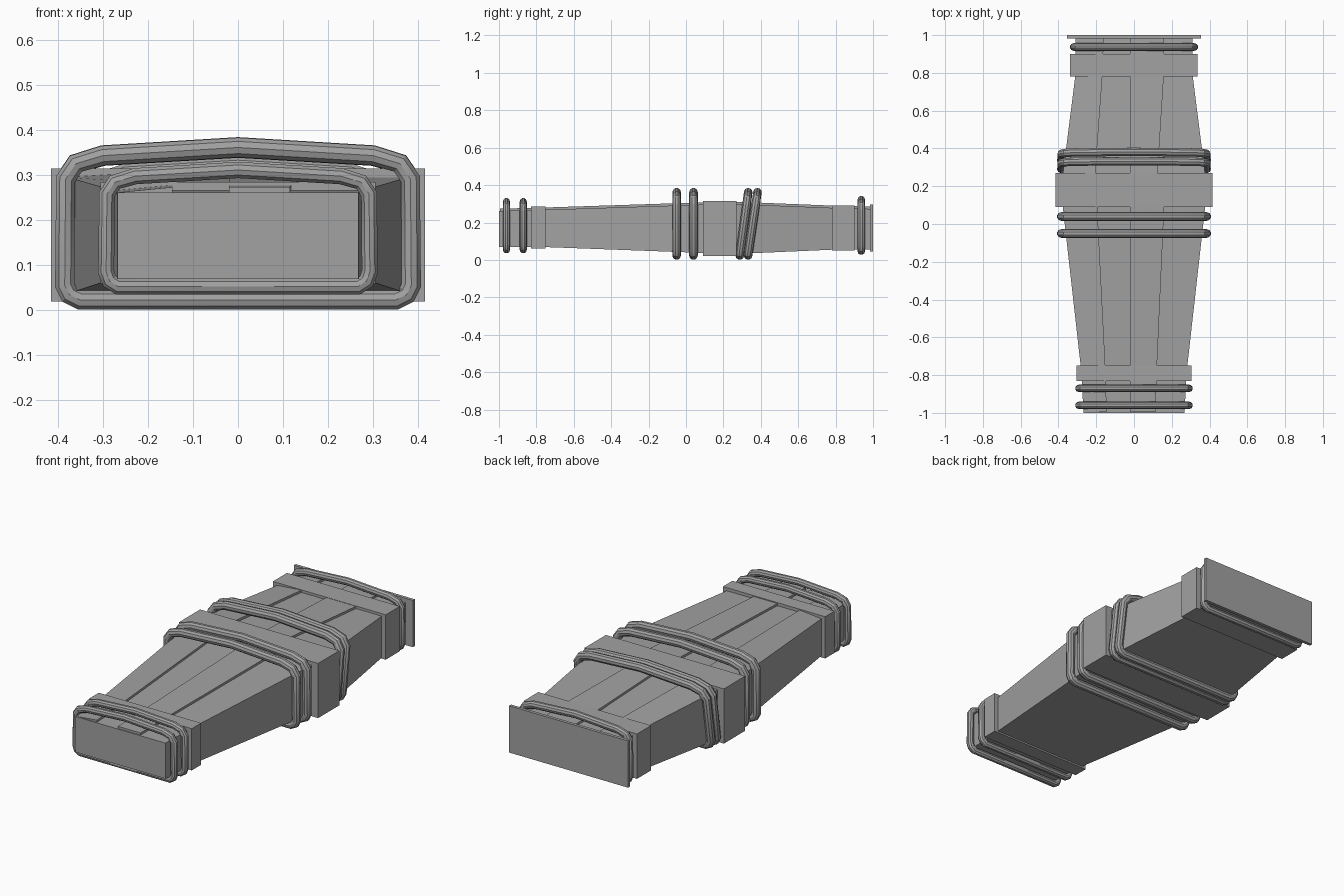
import bpy, bmesh
from mathutils import Vector

cube = bpy.data.objects.get("Cube")
if cube:
    bpy.data.objects.remove(cube, do_unlink=True)

# Single flat colour
grey = bpy.data.materials.new("plain grey")
grey.use_nodes = True
colour = (0.36, 0.36, 0.36, 1)
grey.diffuse_color = colour
grey.node_tree.nodes["Principled BSDF"].inputs["Base Color"].default_value = colour


def finish(name, bm):
    bmesh.ops.recalc_face_normals(bm, faces=bm.faces)
    mesh = bpy.data.meshes.new(name)
    bm.to_mesh(mesh)
    bm.free()
    mesh.materials.append(grey)
    obj = bpy.data.objects.new(name, mesh)
    bpy.context.collection.objects.link(obj)
    return obj


def loft(name, rings):
    """Skin a row of (y, [(x, z), ...]) cross-sections and cap both ends."""
    bm = bmesh.new()
    loops = [[bm.verts.new((x, y, z)) for x, z in pts] for y, pts in rings]
    n = len(loops[0])
    for a, b in zip(loops, loops[1:]):
        for i in range(n):
            j = (i + 1) % n
            bm.faces.new((a[i], a[j], b[j], b[i]))
    bm.faces.new(loops[0])
    bm.faces.new(loops[-1])
    return finish(name, bm)


def block(name, x0, x1, y0, y1, z0, z1):
    pts = [(x0, z0), (x1, z0), (x1, z1), (x0, z1)]
    return loft(name, [(y0, pts), (y1, pts)])


# Tapered box: y, half width, bottom, top, inner edge of left plank, edge of strip
stations = [
    (-0.995, 0.268, 0.07, 0.262, -0.145, 0.115),
    (-0.79, 0.278, 0.07, 0.267, -0.15, 0.12),
    (0.1, 0.378, 0.037, 0.296, -0.195, 0.16),
    (0.27, 0.376, 0.032, 0.299, -0.205, 0.125),
    (0.79, 0.31, 0.055, 0.278, -0.167, 0.158),
    (0.99, 0.31, 0.055, 0.273, -0.16, 0.158),
]
STEP = 0.012
loft("box_body", [(y, [(-w, b), (w, b), (w, t), (-w, t)])
                  for y, w, b, t, l, r in stations])

# Lid boards: a wedge on one side and a raised strip near the middle
loft("wedge_board", [(y, [(-w, t - 0.002), (l, t - 0.002), (l, t + STEP), (-w, t)])
                     for y, w, b, t, l, r in stations])
loft("raised_strip", [(y, [(-0.02, t - 0.002), (r, t - 0.002), (r, t + STEP), (-0.02, t + STEP)])
                      for y, w, b, t, l, r in stations])

# Flat bands and end plate
block("front_band", -0.305, 0.305, -0.83, -0.75, 0.06, 0.285)
block("middle_band", -0.415, 0.415, 0.09, 0.27, 0.02, 0.315)
block("back_band", -0.338, 0.335, 0.78, 0.9, 0.05, 0.292)
block("front_plate", -0.268, 0.268, -1.0, -0.99, 0.07, 0.262)
block("back_plate", -0.355, 0.355, 0.983, 1.0, 0.045, 0.297)


def rope(name, y, half, bottom, top, radius, lean=0.0):
    """Closed tube loop with chamfered corners and a bowed top."""
    k = half / 0.385
    side = [
        (half - 0.035 * k, bottom),
        (half - 0.01 * k, bottom + 0.012),
        (half, bottom + 0.033),
        (half - 0.002, top - 0.07 * k),
        (half - 0.025 * k, top - 0.036 * k),
        (half - 0.085 * k, top - 0.018 * k),
    ]
    outline = side + [(0, top)] + [(-x, z) for x, z in reversed(side)]
    curve = bpy.data.curves.new(name, "CURVE")
    curve.dimensions = "3D"
    curve.bevel_depth = radius
    curve.bevel_resolution = 3
    spline = curve.splines.new("POLY")
    spline.points.add(len(outline) - 1)
    for p, (x, z) in zip(spline.points, outline):
        f = (z - bottom) / (top - bottom)
        p.co = (x, y + lean * (f - 0.5), z, 1)
    spline.use_cyclic_u = True
    spline.use_smooth = True
    curve.materials.append(grey)
    obj = bpy.data.objects.new(name, curve)
    bpy.context.collection.objects.link(obj)
    bpy.ops.object.select_all(action="DESELECT")
    obj.select_set(True)
    bpy.context.view_layer.objects.active = obj
    bpy.ops.object.convert(target="MESH")
    bpy.ops.object.shade_smooth_by_angle()


# Rope loops, front to back
rope("front_rope_outer", -0.96, 0.293, 0.053, 0.312, 0.019)
rope("front_rope_inner", -0.87, 0.293, 0.053, 0.312, 0.019)
rope("middle_rope_front", -0.05, 0.385, 0.023, 0.362, 0.023)
rope("middle_rope_back", 0.04, 0.385, 0.023, 0.362, 0.023)
rope("leaning_rope_front", 0.31, 0.385, 0.023, 0.362, 0.023, 0.045)
rope("leaning_rope_back", 0.357, 0.385, 0.023, 0.362, 0.023, 0.05)
rope("back_rope", 0.937, 0.32, 0.046, 0.322, 0.02)
